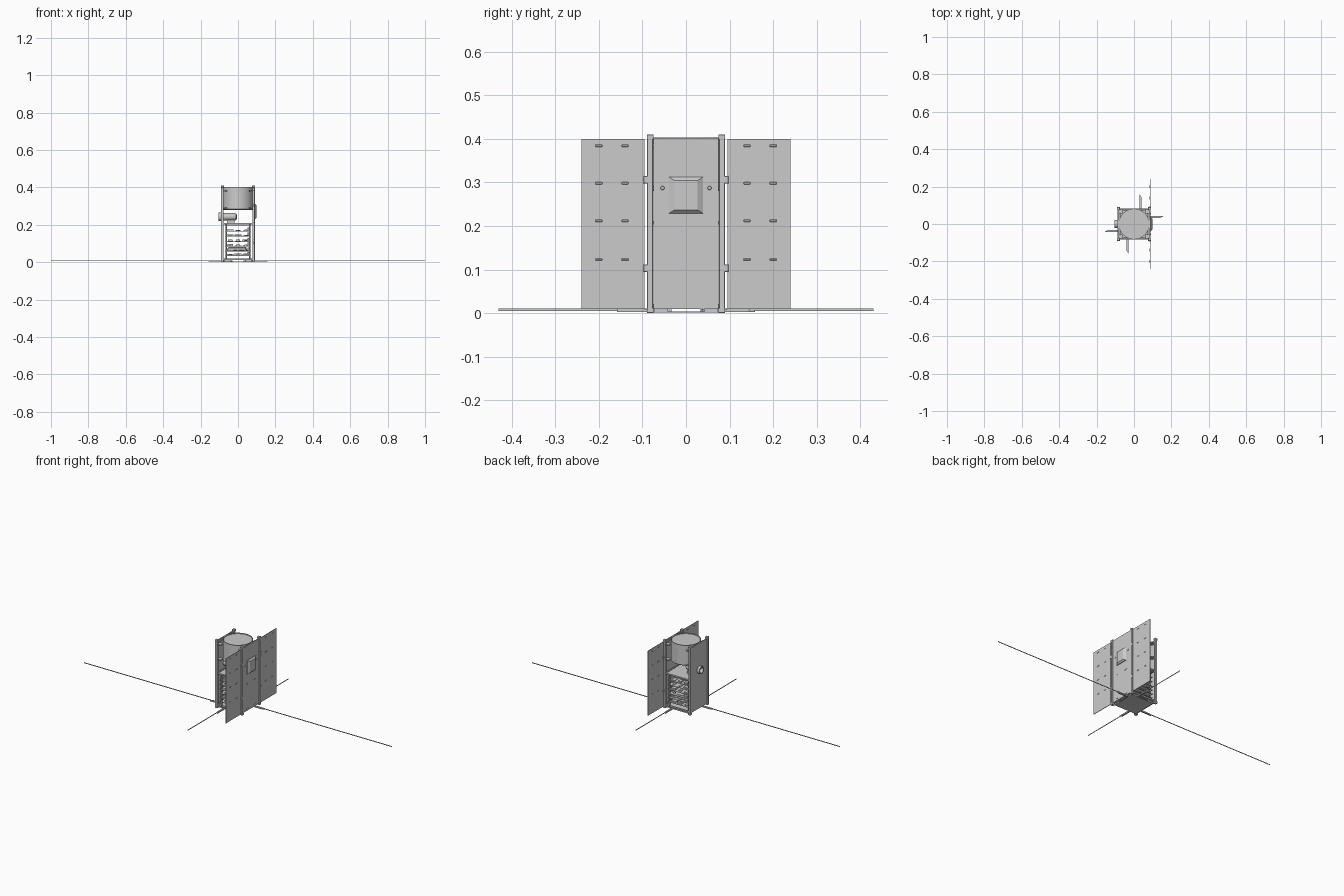
import bpy
import bmesh
import math
import random
from mathutils import Matrix, Vector

random.seed(4)
if "Cube" in bpy.data.objects:
    bpy.data.objects.remove(bpy.data.objects["Cube"])


def finish(name, bm, smooth=False):
    bmesh.ops.recalc_face_normals(bm, faces=bm.faces)
    mesh = bpy.data.meshes.new(name)
    bm.to_mesh(mesh)
    bm.free()
    obj = bpy.data.objects.new(name, mesh)
    bpy.context.collection.objects.link(obj)
    if smooth:
        bpy.ops.object.select_all(action="DESELECT")
        obj.select_set(True)
        bpy.context.view_layer.objects.active = obj
        bpy.ops.object.shade_smooth_by_angle()
    return obj


def add_box(bm, x, y, z):
    """Box from (min, max) pairs on each axis."""
    size = Matrix.Diagonal((x[1] - x[0], y[1] - y[0], z[1] - z[0], 1))
    mid = Vector((sum(x) / 2, sum(y) / 2, sum(z) / 2))
    bmesh.ops.create_cube(bm, size=1, matrix=Matrix.Translation(mid) @ size)


def boxes(name, items, bevel=0):
    bm = bmesh.new()
    for item in items:
        add_box(bm, *item)
    obj = finish(name, bm)
    if bevel:
        mod = obj.modifiers.new("edge_bevel", "BEVEL")
        mod.width = bevel
        mod.segments = 1
    return obj


def around(c, half):
    return (c - half, c + half)


def cylinder(name, radius, z, spots, segments=12):
    bm = bmesh.new()
    for x, y in spots:
        bmesh.ops.create_cone(bm, cap_ends=True, segments=segments,
                              radius1=radius, radius2=radius, depth=z[1] - z[0],
                              matrix=Matrix.Translation((x, y, sum(z) / 2)))
    return finish(name, bm, True)


def lathe(name, profile, matrix, steps=40):
    bm = bmesh.new()
    verts = [bm.verts.new((r, 0, z)) for r, z in profile]
    edges = [bm.edges.new(pair) for pair in zip(verts, verts[1:])]
    bmesh.ops.spin(bm, geom=verts + edges, angle=math.tau, steps=steps,
                   axis=(0, 0, 1), cent=(0, 0, 0))
    bmesh.ops.remove_doubles(bm, verts=bm.verts, dist=1e-5)
    bm.transform(matrix)
    return finish(name, bm, True)


SIGNS = (-1, 1)
CORNERS = [(sx, sy) for sx in SIGNS for sy in SIGNS]

# Corner rails with raised end feet
rails = []
for sx, sy in CORNERS:
    rails.append((around(sx * .0845, .007), around(sy * .0825, .0065), (.004, .402)))
    for z in ((0, .012), (.398, .41)):
        rails.append((around(sx * .0835, .008), around(sy * .082, .008), z))
boxes("corner_rails", rails, .001)

# Cross members joining the rails
cross = []
for s in SIGNS:
    for z in (.017, .207):
        cross.append(((-.08, .08), around(s * .08, .003), around(z, .004)))
        cross.append((around(s * .081, .002), (-.08, .08), around(z, .004)))
    cross.append((around(s * .081, .002), (-.08, .08), around(.393, .005)))
boxes("cross_members", cross)

# Main panel on the +x side, and its slots and screws
boxes("left_panel", [((.084, .088), (-.075, .075), (.01, .402))])
boxes("left_panel_slots", [((.087, .0893), around(s * .035, .009), around(z, .0015))
                           for s in SIGNS for z in (.022, .172)])
bm = bmesh.new()
for s in SIGNS:
    spot = Matrix.Translation((.089, s * .054, .287)) @ Matrix.Rotation(math.pi / 2, 4, "Y")
    bmesh.ops.create_cone(bm, cap_ends=True, segments=12, radius1=.005,
                          radius2=.004, depth=.003, matrix=spot)
finish("panel_screws", bm, True)

# Raised housing with sloping sides
bm = bmesh.new()
rings = []
for x, half, low, high in ((.087, .039, .229, .312), (.091, .039, .229, .312),
                           (.099, .026, .237, .304)):
    rings.append([bm.verts.new((x, y, z)) for y, z in
                  ((-half, low), (half, low), (half, high), (-half, high))])
for a, b in zip(rings, rings[1:]):
    for i in range(4):
        j = (i + 1) % 4
        bm.faces.new((a[i], a[j], b[j], b[i]))
bm.faces.new(rings[0])
bm.faces.new(rings[-1])
finish("panel_housing", bm)

# Deployed solar wings with cell contacts and hinges
for side, s in (("back", 1), ("front", -1)):
    boxes(side + "_solar_wing", [((.085, .088), around(s * .1675, .0725), (.01, .4))])
    boxes(side + "_wing_contacts",
          [((.0835, .0893), around(s * y, .008), around(z, .0025))
           for y in (.14, .2) for z in (.123, .212, .298, .384)], .001)
    boxes(side + "_wing_hinges", [((.083, .091), around(s * .0925, .005), around(z, .009))
                                  for z in (.103, .306)], .001)

# Panel on the -x side with a round opening for the sensor
panel = boxes("right_panel", [((-.088, -.084), (-.075, .075), (.01, .402))])
SENSOR = Matrix.Translation((-.104, 0, .243)) @ Matrix.Rotation(math.pi / 2, 4, "Y")
bm = bmesh.new()
bmesh.ops.create_cone(bm, cap_ends=True, segments=40, radius1=.021, radius2=.021,
                      depth=.08, matrix=SENSOR)
cutter = finish("opening_cutter", bm)
cutter.hide_render = True
cutter.hide_set(True)
cutter.display_type = "WIRE"
cut = panel.modifiers.new("opening", "BOOLEAN")
cut.object = cutter
cut.solver = "EXACT"

# Sensor tube, hollow at its outer end and rounded inside the body
lathe("side_sensor", [(0, .025), (.008, .025), (.016, 0), (.022, 0), (.022, .012),
                      (.02, .014), (.02, .085), (.017, .094), (.01, .099), (0, .1)], SENSOR)
boxes("sensor_bracket", [((-.06, -.02), (-.02, .02), (.205, .226))])

# Payload drum under the open top
lathe("payload_drum", [(0, .28), (.078, .28), (.082, .284), (.082, .403),
                       (.078, .403), (.078, .399), (0, .399)], Matrix(), 64)
boxes("drum_mounts", [((sx * .07 - .012, sx * .07 + .012), around(sy * .068, .012), around(z, .003))
                      for sx, sy in CORNERS for z in (.29, .38)])

# Stacked circuit boards with components and standoffs
LEVELS = (.035, .06, .085, .11, .138, .165, .198)
boxes("circuit_boards", [((-.07, .07), (-.072, .072), around(z, .0015)) for z in LEVELS])
parts = []
for z in LEVELS[:-1]:
    for ix in (-.042, 0, .042):
        for iy in (-.05, -.017, .017, .05):
            parts.append((around(ix, random.uniform(.006, .019)),
                          around(iy, random.uniform(.006, .014)),
                          (z, z + random.uniform(.004, .012))))
boxes("board_components", parts)
boxes("board_connectors", [((.05, .062), (-.045, .045), (z, z + .02)) for z in LEVELS[:-1]])
cylinder("board_standoffs", .004, (.012, .208),
         [(sx * .063, sy * .063) for sx, sy in CORNERS])
boxes("battery_pack", [((-.055, .045), (-.055, .055), (.062, .081))], .004)
boxes("upper_deck", [((-.076, .076), (-.076, .076), (.204, .208))])

# Antenna bay: thin cover, corner blocks and a floor above
boxes("bottom_cover", [((-.076, .076), (-.076, .076), (.001, .004))])
boxes("bay_floor", [((-.078, .078), (-.078, .078), (.011, .015))])
boxes("bay_blocks", [(around(sx * .057, .016), around(sy * .057, .016), (.003, .012))
                     for sx, sy in CORNERS])

# Four tape antennas with tapered root fins, one per side
for k, (name, reach) in enumerate((("left", 1), ("back", .43), ("right", 1), ("front", .43))):
    turn = Matrix.Rotation(k * math.pi / 2, 4, "Z")
    shift = .038 if k % 2 == 0 else -.035
    bm = bmesh.new()
    add_box(bm, (.06, reach), around(shift, .0006), (.0055, .0105))
    bm.transform(turn)
    finish(name + "_antenna_tape", bm)
    bm = bmesh.new()
    outline = ((.06, -.005), (.142, -.005), (.158, .005), (.06, .005))
    base = bm.faces.new([bm.verts.new((x, shift + y, .003)) for x, y in outline])
    grown = bmesh.ops.extrude_face_region(bm, geom=[base])
    bmesh.ops.translate(bm, vec=(0, 0, .007),
                        verts=[g for g in grown["geom"] if isinstance(g, bmesh.types.BMVert)])
    bm.transform(turn)
    finish(name + "_antenna_fin", bm)
